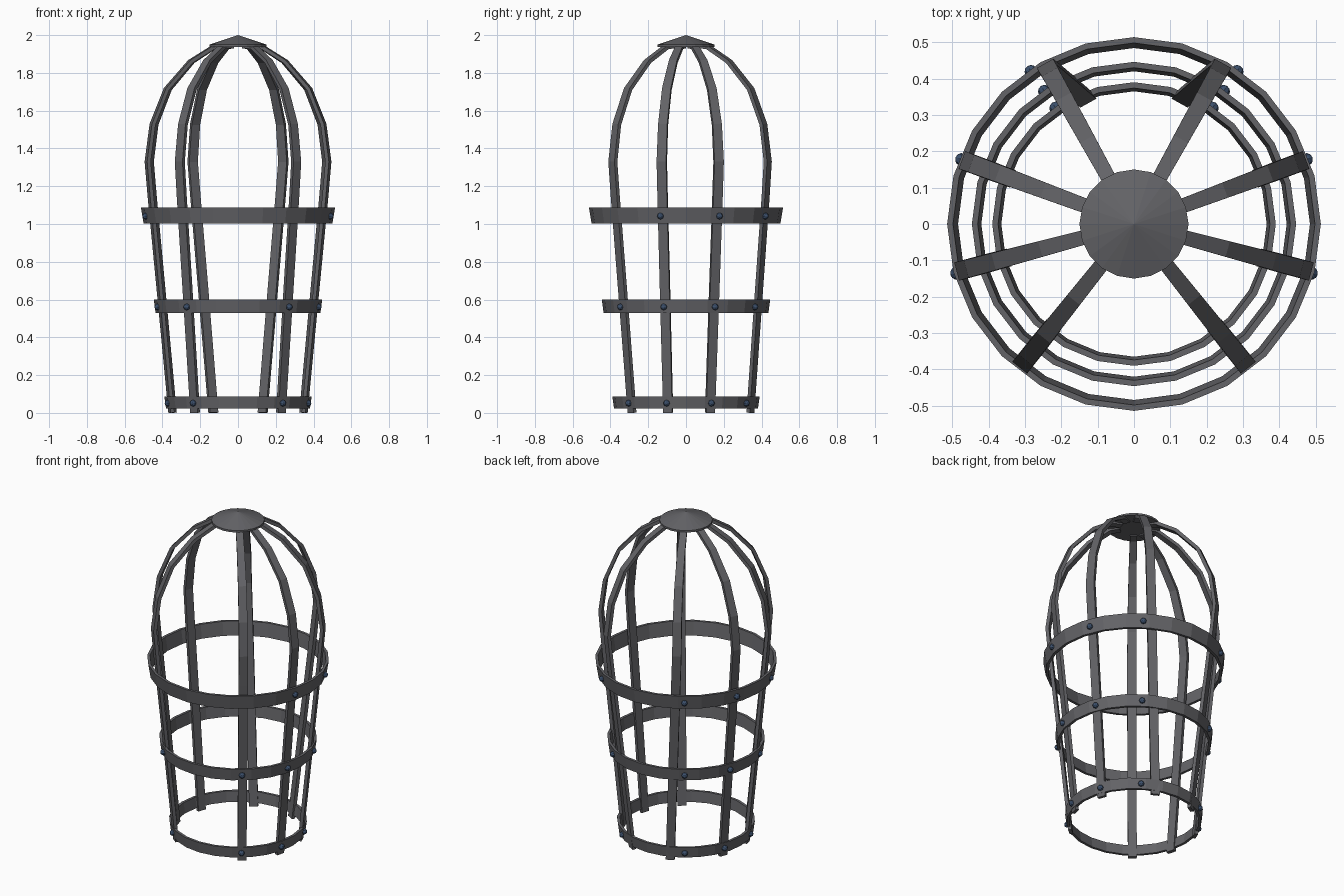
import bpy, bmesh, math
from mathutils import Vector, Matrix

if "Cube" in bpy.data.objects:
    bpy.data.objects.remove(bpy.data.objects["Cube"])


def material(name, rgb):
    m = bpy.data.materials.new(name)
    m.diffuse_color = (*rgb, 1)
    m.use_nodes = True
    m.node_tree.nodes["Principled BSDF"].inputs["Base Color"].default_value = m.diffuse_color
    return m


IRON = material("dark iron", (0.125, 0.125, 0.135))
BLUE = material("blue steel", (0.045, 0.08, 0.15))


def finish(bm, name, mat):
    bmesh.ops.recalc_face_normals(bm, faces=bm.faces)
    me = bpy.data.meshes.new(name)
    bm.to_mesh(me)
    bm.free()
    me.materials.append(mat)
    ob = bpy.data.objects.new(name, me)
    bpy.context.collection.objects.link(ob)
    return ob


def lathe(name, profile, sides, mat):
    """Closed ring from an (r, z) profile."""
    bm = bmesh.new()
    rings = [[bm.verts.new((r * math.sin(2 * math.pi * i / sides),
                            r * math.cos(2 * math.pi * i / sides), z))
              for i in range(sides)] for r, z in profile]
    for a, b in zip(rings, rings[1:] + rings[:1]):
        for i in range(sides):
            j = (i + 1) % sides
            bm.faces.new((a[i], a[j], b[j], b[i]))
    return finish(bm, name, mat)


# Bar outline: outer radius, height, half width
BAR = [(0.375, 0.012, 0.025), (0.44, 0.66, 0.026), (0.488, 1.14, 0.026),
       (0.505, 1.33, 0.026), (0.478, 1.53, 0.025), (0.40, 1.72, 0.024),
       (0.267, 1.868, 0.022), (0.14, 1.945, 0.02), (0.08, 1.95, 0.02)]
THICK = 0.02


def bar(name, deg, side, foot_shift=(0, 0)):
    """Flat strip bent along BAR; foot_shift slants its lower part."""
    a = math.radians(deg)
    out = Vector((math.cos(a), math.sin(a), 0))
    tan = Vector((-math.sin(a), math.cos(a), 0))
    bm = bmesh.new()
    rings = []
    for i, (r, z, w) in enumerate(BAR):
        p, q = BAR[max(i - 1, 0)], BAR[min(i + 1, len(BAR) - 1)]
        d = Vector((q[0] - p[0], q[1] - p[1])).normalized()
        k = max(0, 1 - z / 1.33)
        base = out * r + Vector((foot_shift[0] * k, foot_shift[1] * k, z))
        inner = base - (out * d.y - Vector((0, 0, d.x))) * THICK
        rings.append([bm.verts.new((c.x * side, c.y, c.z)) for c in
                      (base - tan * w, base + tan * w, inner + tan * w, inner - tan * w)])
    for a4, b4 in zip(rings, rings[1:]):
        for i in range(4):
            j = (i + 1) % 4
            bm.faces.new((a4[i], a4[j], b4[j], b4[i]))
    bm.faces.new(rings[0])
    bm.faces.new(rings[-1])
    finish(bm, name, IRON)


for side, s in (("right", 1), ("left", -1)):
    bar("front_bar_" + side, -51.5, s)
    bar("side_front_bar_" + side, -15, s)
    bar("side_back_bar_" + side, 20.4, s)
    bar("back_bar_" + side, 61, s, (-0.047, 0.022))

# Hoops: bottom radius, top radius, bottom z, top z
HOOPS = {"lower": (0.381, 0.390, 0.022, 0.087),
         "middle": (0.436, 0.446, 0.528, 0.600),
         "upper": (0.500, 0.514, 1.003, 1.087)}
for name, (r0, r1, z0, z1) in HOOPS.items():
    lathe(name + "_hoop", [(r0, z0), (r1, z1), (r1 - 0.016, z1), (r0 - 0.016, z0)], 24, IRON)

# Rivets around each hoop (the upper one has none in front)
RIVETS = {"lower": (-52, -15.5, 20.5, 56), "middle": (-52, -15.5, 20.5, 56),
          "upper": (-15.5, 20.5, 56)}
for name, angles in RIVETS.items():
    r0, r1, z0, z1 = HOOPS[name]
    bm = bmesh.new()
    for deg in angles:
        for a in (math.radians(deg), math.pi - math.radians(deg)):
            r = (r0 + r1) / 2 - 0.001
            m = (Matrix.Translation((r * math.cos(a), r * math.sin(a), (z0 + z1) / 2 - 0.003))
                 @ Matrix.Rotation(a, 4, 'Z') @ Matrix.Rotation(math.pi / 2, 4, 'Y'))
            bmesh.ops.create_uvsphere(bm, u_segments=8, v_segments=6, radius=0.018, matrix=m)
    finish(bm, name + "_rivets", BLUE)

# Cap: shallow cone with a thin rim
bm = bmesh.new()
bmesh.ops.create_cone(bm, cap_ends=True, segments=20, radius1=0.15, radius2=0, depth=0.05,
                      matrix=Matrix.Translation((0, 0, 1.975)))
bottom = [f for f in bm.faces if len(f.verts) > 4]
ext = bmesh.ops.extrude_face_region(bm, geom=bottom)
bmesh.ops.delete(bm, geom=bottom, context='FACES_ONLY')
for v in ext["geom"]:
    if isinstance(v, bmesh.types.BMVert):
        v.co.z -= 0.012
finish(bm, "cap", IRON)

# Rest the bars exactly on the ground
low = min(v.co.z for o in bpy.data.objects for v in o.data.vertices)
for o in bpy.data.objects:
    if "bar" in o.name:
        for v in o.data.vertices:
            if v.co.z < 0.1:
                v.co.z -= low
